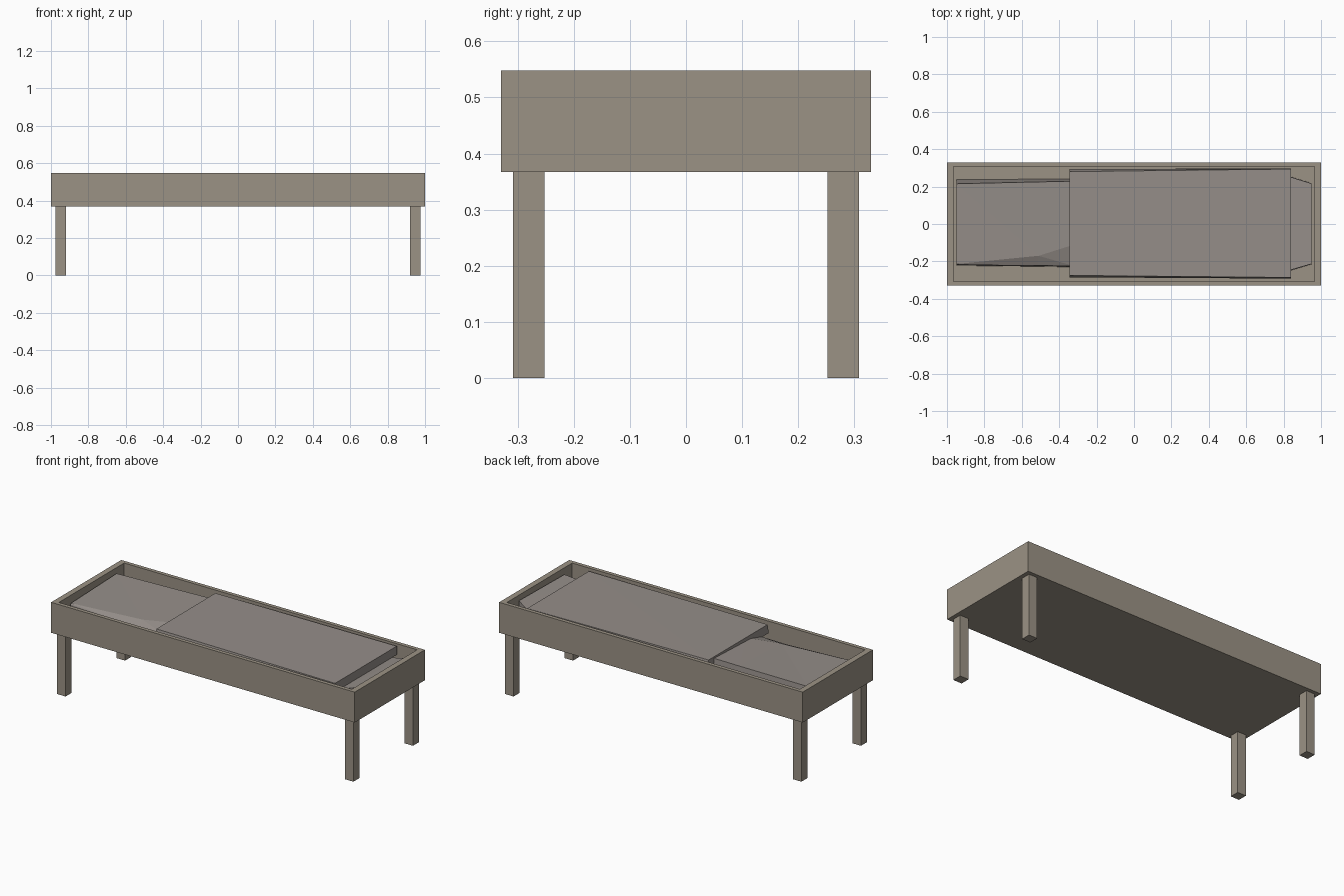
import bpy, bmesh

if "Cube" in bpy.data.objects:
    bpy.data.objects.remove(bpy.data.objects["Cube"])


def material(name, rgb):
    m = bpy.data.materials.new(name)
    m.diffuse_color = (*rgb, 1)
    m.use_nodes = True
    m.node_tree.nodes["Principled BSDF"].inputs["Base Color"].default_value = m.diffuse_color
    return m


WOOD = material("wood", (0.33, 0.29, 0.235))
CLOTH = material("cloth", (0.30, 0.27, 0.25))


def make_object(name, bm, mat):
    bmesh.ops.recalc_face_normals(bm, faces=bm.faces)
    mesh = bpy.data.meshes.new(name)
    bm.to_mesh(mesh)
    bm.free()
    mesh.materials.append(mat)
    ob = bpy.data.objects.new(name, mesh)
    bpy.context.collection.objects.link(ob)
    return ob


def box_bm(x0, x1, y0, y1, z0, z1):
    bm = bmesh.new()
    bmesh.ops.create_cube(bm, size=1)
    for v in bm.verts:
        v.co = (x1 if v.co.x > 0 else x0,
                y1 if v.co.y > 0 else y0,
                z1 if v.co.z > 0 else z0)
    return bm


def loft(name, sections, mat):
    """Join closed cross-sections along x and cap both ends."""
    bm = bmesh.new()
    rings = [[bm.verts.new((x, y, z)) for y, z in pts] for x, pts in sections]
    n = len(rings[0])
    for a, b in zip(rings, rings[1:]):
        for i in range(n):
            j = (i + 1) % n
            bm.faces.new((a[i], a[j], b[j], b[i]))
    bm.faces.new(rings[0])
    bm.faces.new(rings[-1])
    bmesh.ops.triangulate(bm, faces=[f for f in bm.faces])
    return make_object(name, bm, mat)


# Frame: box with its top face inset and sunk to form a tray
bm = box_bm(-1, 1, -0.33, 0.33, 0.367, 0.548)
top = max(bm.faces, key=lambda f: f.calc_center_median().z)
bmesh.ops.inset_region(bm, faces=[top], thickness=0.03)
for v in top.verts:
    v.co.x = 0.965 if v.co.x > 0 else -0.965
    v.co.y = 0.307 if v.co.y > 0 else -0.307
sunk = bmesh.ops.extrude_discrete_faces(bm, faces=[top])["faces"][0]
for v in sunk.verts:
    v.co.z = 0.39
make_object("bed_frame", bm, WOOD)

# Four square legs
for end, sx in (("head", -1), ("foot", 1)):
    for side, sy in (("front", -1), ("back", 1)):
        xs = sorted((sx * 0.92, sx * 0.976))
        ys = sorted((sy * 0.252, sy * 0.308))
        make_object(f"{end}_{side}_leg", box_bm(*xs, *ys, 0, 0.368), WOOD)

# Mattress: uneven, with a dent along the front at the head and a raised foot
loft("mattress", [
    (-0.95, [(0.237, 0.39), (0.215, 0.525), (-0.214, 0.512), (-0.219, 0.505), (-0.222, 0.39)]),
    (-0.51, [(0.240, 0.39), (0.225, 0.532), (-0.170, 0.515), (-0.222, 0.490), (-0.227, 0.39)]),
    (-0.32, [(0.242, 0.39), (0.229, 0.536), (-0.110, 0.522), (-0.225, 0.490), (-0.230, 0.39)]),
    (0.84, [(0.252, 0.39), (0.250, 0.490), (-0.200, 0.490), (-0.245, 0.490), (-0.248, 0.39)]),
    (0.95, [(0.218, 0.39), (0.216, 0.527), (-0.190, 0.520), (-0.213, 0.520), (-0.215, 0.39)]),
], CLOTH)

# Blanket: slightly skewed slab lying over the mattress
loft("blanket", [
    (-0.345, [(0.293, 0.49), (0.280, 0.545), (-0.275, 0.544), (-0.285, 0.49)]),
    (0.84, [(0.298, 0.49), (0.294, 0.541), (-0.286, 0.541), (-0.292, 0.49)]),
], CLOTH)
